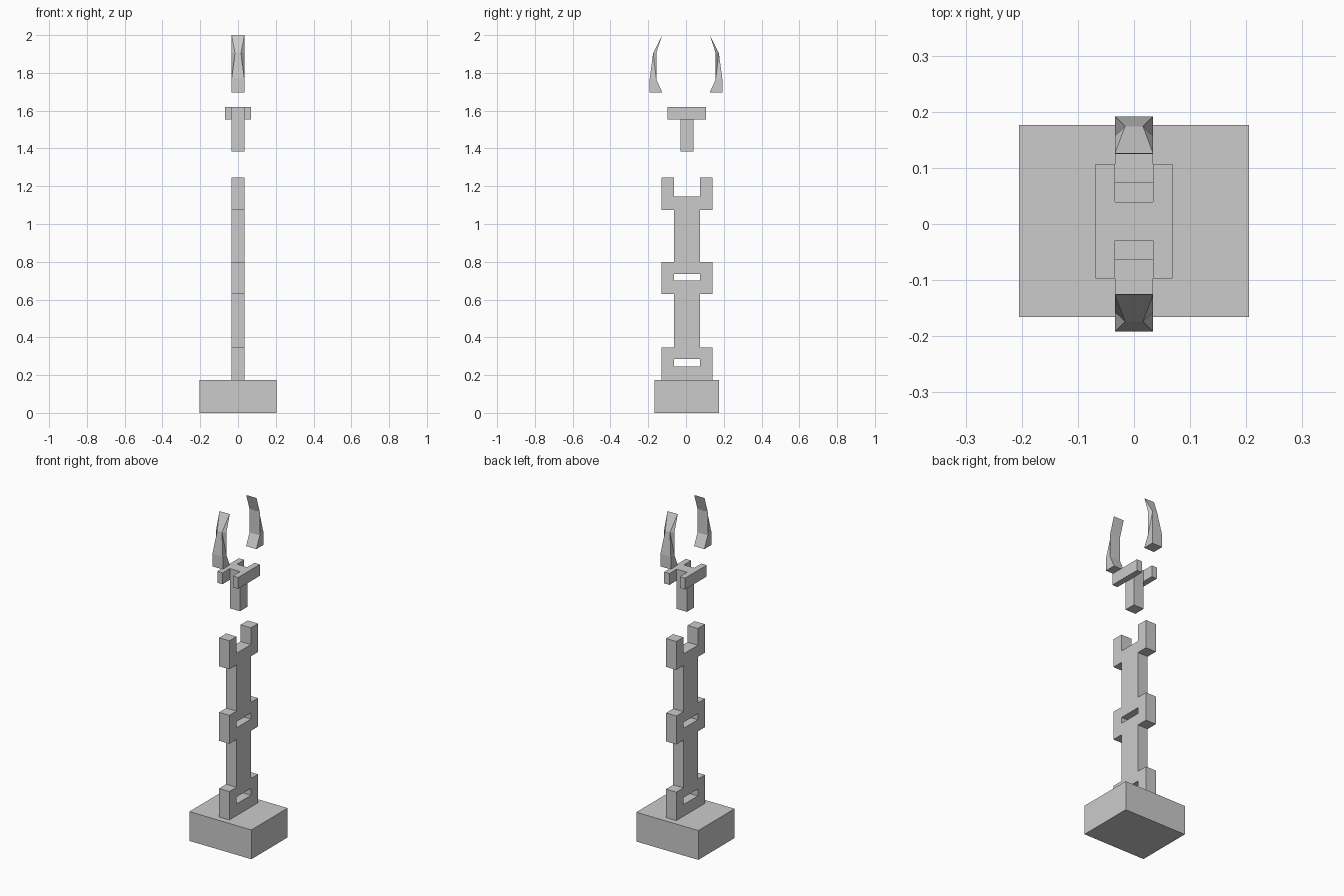
import bpy

if "Cube" in bpy.data.objects:
    bpy.data.objects.remove(bpy.data.objects["Cube"])

ARM_Y = 0.005   # arm sits slightly off the claws' centre line
W = 0.034       # half thickness of all arm parts


def make(name, verts, faces):
    me = bpy.data.meshes.new(name)
    me.from_pydata(verts, [], faces)
    me.update()
    ob = bpy.data.objects.new(name, me)
    bpy.context.collection.objects.link(ob)
    return ob


def prism(name, rows):
    """Closed solid from two equal outlines: rows[0] at -x side, rows[1] at +x side."""
    a, b = rows
    n = len(a)
    faces = [tuple(range(n))[::-1], tuple(range(n, 2 * n))]
    faces += [(i, (i + 1) % n, n + (i + 1) % n, n + i) for i in range(n)]
    return make(name, a + b, faces)


def extrude_yz(name, half):
    """Mirror a right-hand (y, z) half outline, listed bottom to top, and extrude along x."""
    pts = half + [(-y, z) for y, z in reversed(half)]
    return prism(name, [[(x, y + ARM_Y, z) for y, z in pts] for x in (-W, W)])


def extrude_xy(name, pts, z0, z1):
    return prism(name, [[(x, y + ARM_Y, z) for x, y in pts] for z in (z0, z1)])


def fork(z):
    """Half outline of a U-shaped fork whose underside is at z."""
    return [(0.135, z), (0.135, z + 0.17), (0.068, z + 0.17), (0.068, z + 0.07)]


# Base block and the fork standing on it
extrude_xy("base", [(-0.205, -0.171), (0.205, -0.171), (0.205, 0.171), (-0.205, 0.171)], 0, 0.175)
extrude_yz("base_fork", fork(0.175))

# Two arm links, each a beam ending in a fork
for name, bottom, fork_z in (("lower_link", 0.286, 0.63), ("upper_link", 0.736, 1.075)):
    extrude_yz(name, [(0.068, bottom), (0.068, fork_z)] + fork(fork_z))

# Wrist stem and H-shaped palm
extrude_xy("wrist_stem", [(-W, -W), (W, -W), (W, W), (-W, W)], 1.383, 1.552)
a, b, c = W, 0.069, 0.102
quarter = [(b, c), (a, c), (a, W)]
right_top = quarter + [(-x, y) for x, y in reversed(quarter)]
extrude_xy("palm", right_top + [(-x, -y) for x, y in right_top], 1.552, 1.62)

# Two claws: (y, z, half width) round the outline; the outer bend is pinched
CLAW = [(0.125, 1.695, W), (0.192, 1.695, W), (0.192, 1.77, W), (0.174, 1.905, 0.016),
        (0.126, 2.0, W), (0.157, 1.905, W), (0.157, 1.765, W)]
n = len(CLAW)
for name, s in (("front_claw", -1), ("back_claw", 1)):
    verts = [(k * w, s * y, z) for k in (-s, s) for y, z, w in CLAW]
    if s < 0:
        # rotated copy about z keeps the winding outward
        verts = [(-k * w, -y, z) for k in (-1, 1) for y, z, w in CLAW]
    side = [(0, 1, 2, 6), (2, 3, 6), (3, 5, 6), (3, 4, 5)]
    faces = [f[::-1] for f in side] + [tuple(i + n for i in f) for f in side]
    faces += [(i, (i + 1) % n, n + (i + 1) % n, n + i) for i in range(n)]
    make(name, verts, faces)
